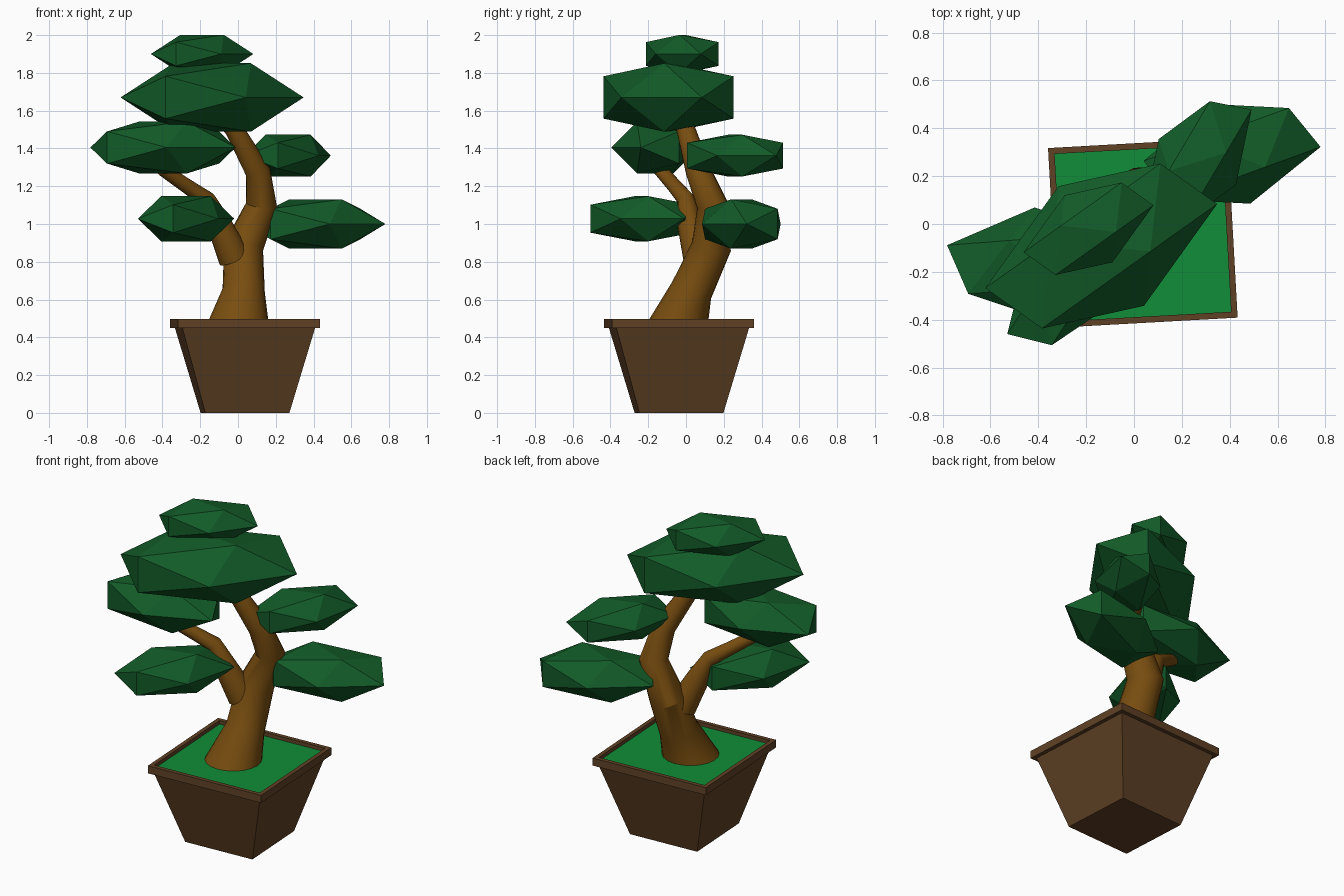
import bpy, bmesh, math
from mathutils import Vector, Matrix

cube = bpy.data.objects.get("Cube")
if cube:
    bpy.data.objects.remove(cube, do_unlink=True)


def material(name, rgb):
    m = bpy.data.materials.new(name)
    m.use_nodes = True
    m.diffuse_color = (*rgb, 1)
    m.node_tree.nodes["Principled BSDF"].inputs["Base Color"].default_value = (*rgb, 1)
    return m


LEAF = material("dark leaf green", (0.006, 0.105, 0.021))
MOSS = material("moss green", (0.005, 0.27, 0.04))
BARK = material("bark brown", (0.19, 0.075, 0.005))
CLAY = material("clay brown", (0.115, 0.052, 0.018))


def finish(name, bm, mat, smooth=False):
    bmesh.ops.recalc_face_normals(bm, faces=bm.faces)
    mesh = bpy.data.meshes.new(name)
    bm.to_mesh(mesh)
    bm.free()
    mesh.materials.append(mat)
    ob = bpy.data.objects.new(name, mesh)
    bpy.context.collection.objects.link(ob)
    if smooth:
        bpy.ops.object.select_all(action="DESELECT")
        ob.select_set(True)
        bpy.context.view_layer.objects.active = ob
        bpy.ops.object.shade_smooth_by_angle(angle=math.radians(30))
    return ob


def bridge(bm, rings):
    for a, b in zip(rings, rings[1:]):
        n = len(a)
        for i in range(n):
            bm.faces.new((a[i], a[(i + 1) % n], b[(i + 1) % n], b[i]))


# Square pot parts: profiles of (half width, height)
def square_loft(name, profile, mat, close_start=False):
    bm = bmesh.new()
    corners = ((-1, -1), (1, -1), (1, 1), (-1, 1))
    rings = [[bm.verts.new((x * h, y * h, z)) for x, y in corners] for h, z in profile]
    bridge(bm, rings)
    if close_start:
        bm.faces.new(rings[0])
    ob = finish(name, bm, mat)
    ob.location = (0.037, -0.037, 0)
    ob.rotation_euler.z = math.radians(3.2)
    return ob


square_loft("pot_body", [(0.223, 0), (0.352, 0.45)], CLAY, True)
square_loft("pot_rim", [(0.35, 0.45), (0.376, 0.45), (0.376, 0.497),
                        (0.35, 0.497), (0.35, 0.47)], CLAY)
square_loft("moss_bed", [(0.351, 0.475)], MOSS, True).data.flip_normals()


# Trunk and branch: tapering tubes through (x, y, z, radius)
def tube(name, path, flat_base=False, sides=20):
    bm = bmesh.new()
    pts = [Vector(p[:3]) for p in path]
    dirs = [(b - a).normalized() for a, b in zip(pts, pts[1:])]
    up = Vector((0, 0, 1))
    rings = []
    for i, (p, spec) in enumerate(zip(pts, path)):
        t = dirs[max(i - 1, 0)] + dirs[min(i, len(dirs) - 1)]
        if i == 0 and flat_base:
            t = up
        turn = up.rotation_difference(t.normalized())
        angles = [math.tau * k / sides for k in range(sides)]
        rings.append([bm.verts.new(p + turn @ Vector((math.cos(a), math.sin(a), 0)) * spec[3])
                      for a in angles])
    bridge(bm, rings)
    bm.faces.new(rings[0])
    bm.faces.new(rings[-1])
    return finish(name, bm, BARK, True)


tube("trunk", [(0, -0.045, 0.475, 0.162), (0.03, 0.03, 0.65, 0.112),
               (0.03, 0.135, 0.88, 0.105), (0.125, 0.14, 1.1, 0.083),
               (0.105, 0.065, 1.28, 0.067), (-0.02, 0, 1.5, 0.05),
               (-0.12, -0.04, 1.62, 0.04)], flat_base=True)
tube("side_branch", [(-0.02, 0.07, 0.82, 0.085), (-0.1, 0.02, 1.0, 0.066),
                     (-0.165, 0, 1.13, 0.046), (-0.27, -0.06, 1.2, 0.039),
                     (-0.4, -0.14, 1.29, 0.035)])


# Foliage pads: skewed, flattened icosahedra sharing one shape
PHI = (1 + math.sqrt(5)) / 2
SKEW = Matrix(((0.205, 0.153, 0), (-0.023, 0.213, 0), (0, 0, 0.112)))


def pad(name, centre, size, turn=0):
    bm = bmesh.new()
    for a in (-1, 1):
        for b in (-PHI, PHI):
            for co in ((b, a, 0), (0, b, a), (a, 0, b)):
                bm.verts.new(co)
    bmesh.ops.convex_hull(bm, input=bm.verts)
    bmesh.ops.transform(bm, matrix=(SKEW * size).to_4x4(), verts=bm.verts)
    ob = finish(name, bm, LEAF)
    ob.location = centre
    ob.rotation_euler.z = math.radians(turn)


pad("top_foliage", (-0.19, -0.02, 1.9), 0.56)
pad("crown_foliage", (-0.137, -0.092, 1.67), 1)
pad("upper_right_foliage", (-0.397, -0.164, 1.405), 0.76, -31)
pad("upper_left_foliage", (0.265, 0.26, 1.362), 0.61, 24)
pad("lower_left_foliage", (0.41, 0.293, 1.0), 0.72, -15.4)
pad("lower_right_foliage", (-0.275, -0.235, 1.028), 0.66, 21.5)
